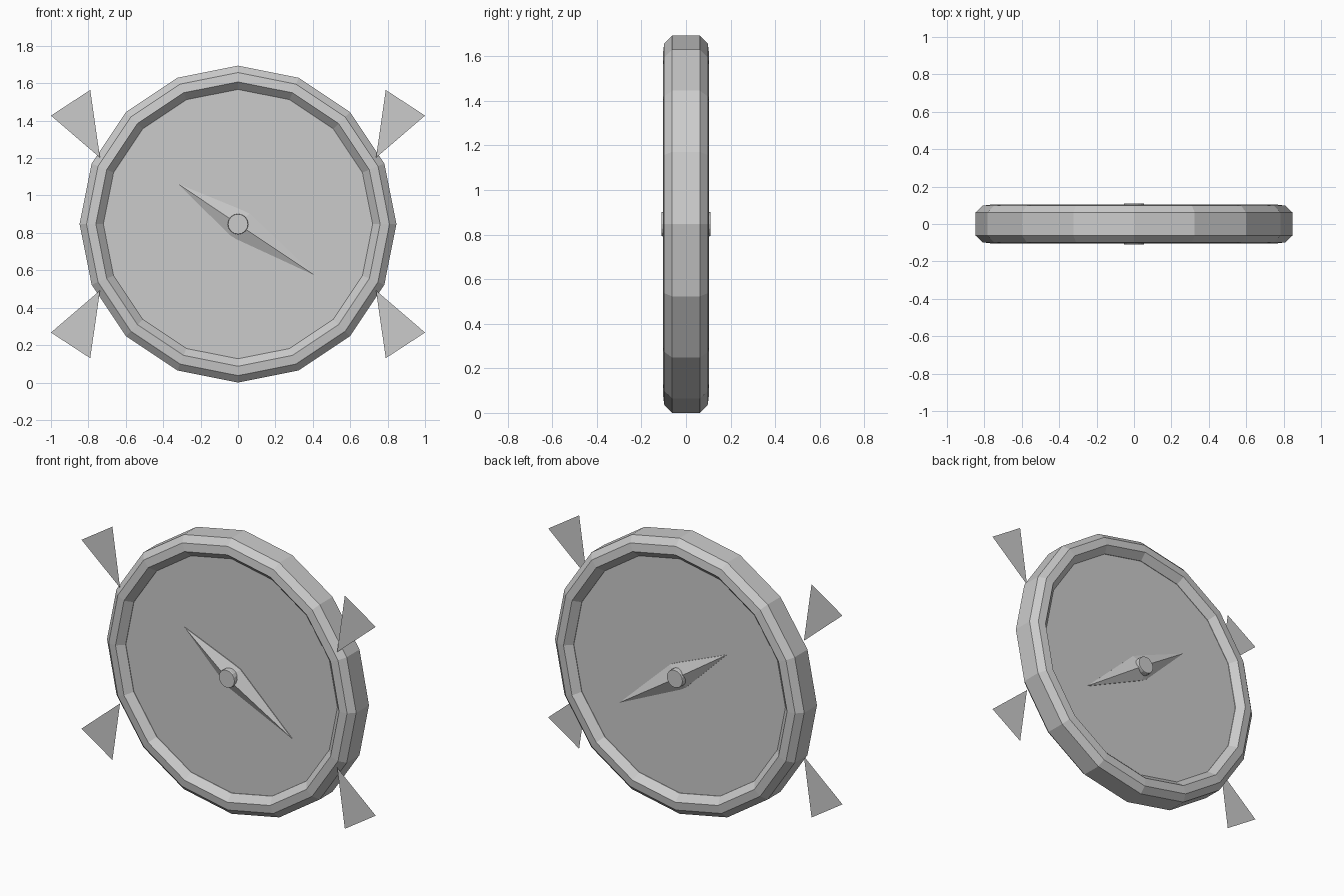
import bpy, bmesh, math

if "Cube" in bpy.data.objects:
    bpy.data.objects.remove(bpy.data.objects["Cube"])

CZ = 0.847      # height of the dial centre
SIDES = 16

grey = bpy.data.materials.new("light_grey")
grey.diffuse_color = (0.6, 0.6, 0.6, 1)
grey.use_nodes = True
grey.node_tree.nodes["Principled BSDF"].inputs["Base Color"].default_value = grey.diffuse_color


def finish(name, bm, recalc=True):
    if recalc:
        bmesh.ops.recalc_face_normals(bm, faces=bm.faces)
    me = bpy.data.meshes.new(name)
    bm.to_mesh(me)
    bm.free()
    me.materials.append(grey)
    ob = bpy.data.objects.new(name, me)
    ob.location.z = CZ
    bpy.context.collection.objects.link(ob)
    return ob


def lathe(name, profile, sides, capped):
    """Spin (radius, y) points around the y axis; close the loop or cap the ends."""
    bm = bmesh.new()
    rings = []
    for r, y in profile:
        angles = [2 * math.pi * i / sides for i in range(sides)]
        rings.append([bm.verts.new((r * math.cos(a), y, r * math.sin(a))) for a in angles])
    n = len(rings)
    for k in range(n - 1 if capped else n):
        a, b = rings[k], rings[(k + 1) % n]
        for i in range(sides):
            j = (i + 1) % sides
            bm.faces.new((a[i], a[j], b[j], b[i]))
    if capped:
        bm.faces.new(rings[0])
        bm.faces.new(rings[-1])
    return finish(name, bm)


# Bevelled rim
half = [(0.72, 0.063), (0.76, 0.104), (0.81, 0.098), (0.847, 0.062)]
lathe("rim", half + [(r, -y) for r, y in reversed(half)], SIDES, False)

# Dial plate filling the rim on both sides
lathe("dial_plate", [(0.723, -0.06), (0.723, 0.06)], SIDES, True)

# Centre pin
lathe("centre_pin", [(0.053, -0.11), (0.055, -0.104), (0.055, 0.104), (0.053, 0.11)], 16, True)

# Ridged needle, the same on front and back
bm = bmesh.new()
outline = [(-0.32, 0.215), (0.01, 0.08), (0.062, 0.056),
           (0.41, -0.274), (-0.01, -0.08), (-0.045, -0.058)]
front = [bm.verts.new((x, -0.064, z)) for x, z in outline]
back = [bm.verts.new((x, 0.064, z)) for x, z in outline]
for loop, y in ((front, -0.104), (back, 0.104)):
    apex = bm.verts.new((0, y, 0))
    for i in range(6):
        bm.faces.new((loop[i], loop[(i + 1) % 6], apex))
for i in range(6):
    j = (i + 1) % 6
    bm.faces.new((front[i], front[j], back[j], back[i]))
finish("needle", bm)

# Four thin triangular fins around the rim
for sx, side in ((-1, "left"), (1, "right")):
    for sz, level in ((-1, "lower"), (1, "upper")):
        bm = bmesh.new()
        tri = [(0.738, 0.355), (1.0, 0.58), (0.79, 0.717)]
        if sx * sz < 0:
            tri.reverse()
        bm.faces.new([bm.verts.new((sx * x, -0.091, sz * z)) for x, z in tri])
        finish(f"{level}_{side}_fin", bm, False)
